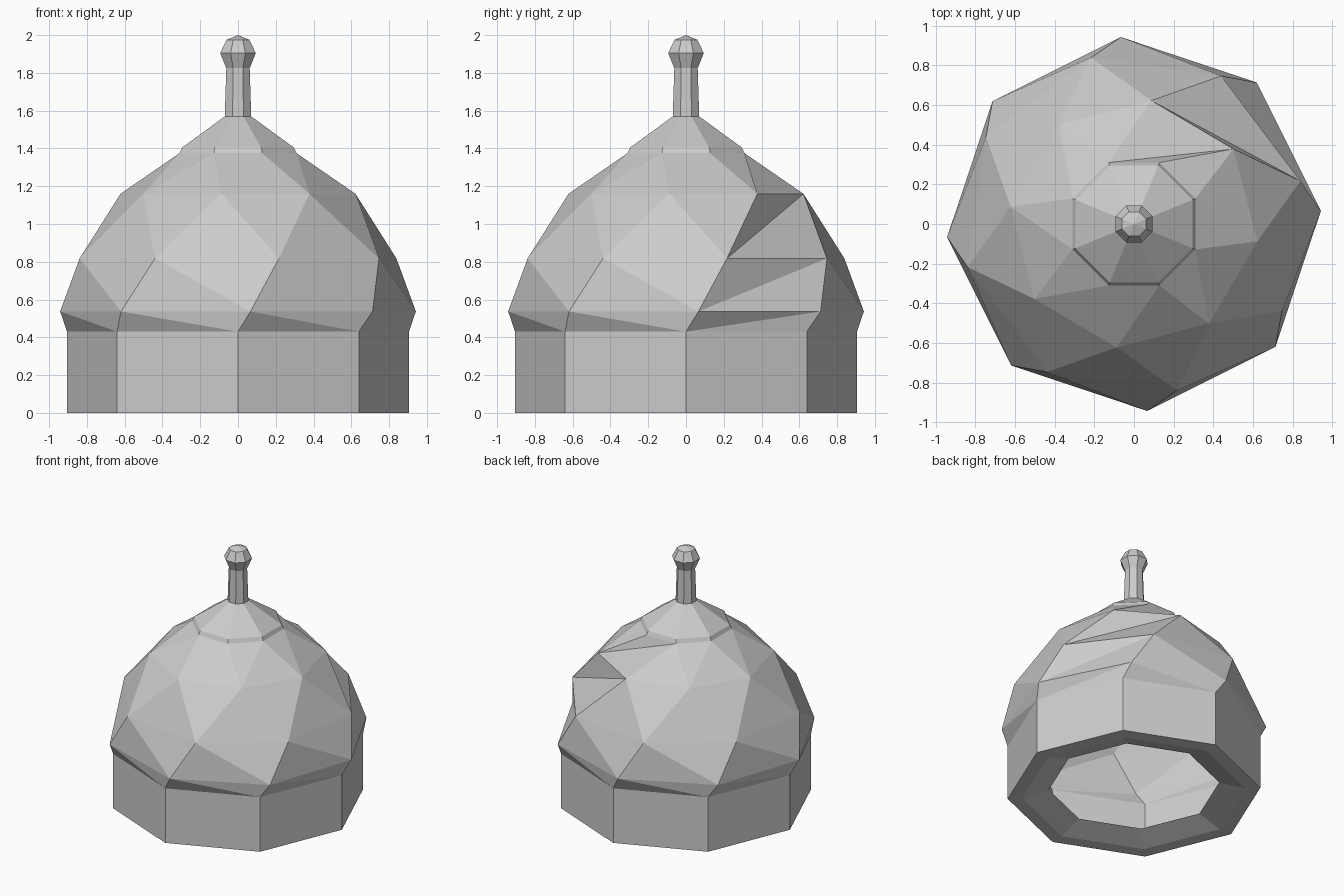
import bpy, bmesh
from math import cos, sin, radians

if "Cube" in bpy.data.objects:
    bpy.data.objects.remove(bpy.data.objects["Cube"])

SIDES = 8


def loft(bm, rings, seam=False):
    """Join (radius, height, twist) octagon rings with triangles; the seam sector folds inward."""
    loops = []
    for r, z, twist in rings:
        loops.append([bm.verts.new((r * cos(radians(360 / SIDES * k + twist)),
                                    r * sin(radians(360 / SIDES * k + twist)), z))
                      for k in range(SIDES)])
    for low, high in zip(loops, loops[1:]):
        for k in range(SIDES):
            n = (k + 1) % SIDES
            a, b, c, d = low[k], low[n], high[n], high[k]
            if seam and k == 0:
                tris = ((a, b, c), (a, c, d))
            else:
                tris = ((a, b, d), (b, c, d))
            for t in tris:
                bm.faces.new(t)
    return loops


def finish(bm, name):
    bmesh.ops.remove_doubles(bm, verts=bm.verts, dist=0.0001)
    bmesh.ops.recalc_face_normals(bm, faces=bm.faces)
    mesh = bpy.data.meshes.new(name)
    bm.to_mesh(mesh)
    bm.free()
    obj = bpy.data.objects.new(name, mesh)
    bpy.context.collection.objects.link(obj)
    return obj


# Drum and twisted dome: an open shell with a turned-in lip underneath
bm = bmesh.new()
loft(bm, [(0.905, 0, 0), (0.905, 0.43, 0), (0.944, 0.537, 4),
          (0.866, 0.818, 14.5), (0.628, 1.16, 37), (0.335, 1.375, 67.5)], seam=True)
loft(bm, [(0.905, 0, 0), (0.8, 0, 0), (0.61, 0.06, 0)])
finish(bm, "twisted_dome")

# Conical cap with a small step at its edge
bm = bmesh.new()
cap = loft(bm, [(0.335, 1.375, 22.5), (0.32, 1.405, 22.5), (0.075, 1.57, 22.5)])
bm.faces.new(cap[-1])
finish(bm, "dome_cap")

# Finial: stem, knob and shallow point
bm = bmesh.new()
fin = loft(bm, [(0.076, 1.565, 22.5), (0.067, 1.825, 22.5), (0.102, 1.905, 22.5),
                (0.066, 1.975, 22.5)])
bm.faces.new(fin[0])
tip = bm.verts.new((0, 0, 2.0))
for k in range(SIDES):
    bm.faces.new((fin[-1][k], fin[-1][(k + 1) % SIDES], tip))
finish(bm, "finial")
